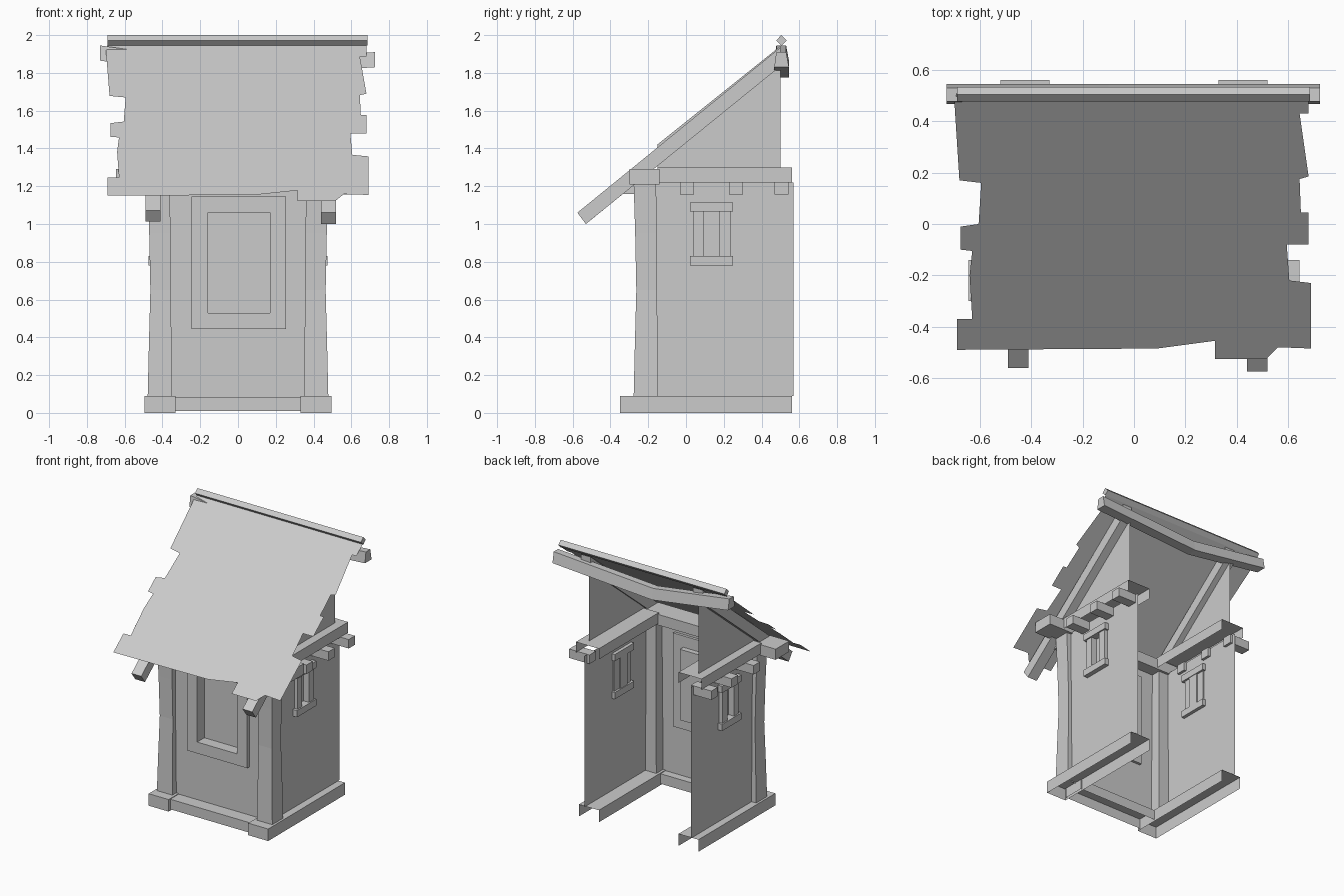
import bpy
import bmesh
from mathutils import Vector

cube = bpy.data.objects.get("Cube")
if cube:
    bpy.data.objects.remove(cube, do_unlink=True)

grey = bpy.data.materials.new("plain_grey")
grey.use_nodes = True
GREY = (0.6, 0.6, 0.6, 1)
grey.diffuse_color = GREY
grey.node_tree.nodes["Principled BSDF"].inputs["Base Color"].default_value = GREY


def add(name, bm, fix=True):
    if fix:
        bmesh.ops.recalc_face_normals(bm, faces=bm.faces)
    mesh = bpy.data.meshes.new(name)
    bm.to_mesh(mesh)
    bm.free()
    mesh.materials.append(grey)
    obj = bpy.data.objects.new(name, mesh)
    bpy.context.collection.objects.link(obj)
    return obj


def box(name, x, y, z, open_dirs=()):
    """Box from three ranges; faces pointing along open_dirs are left out."""
    bm = bmesh.new()
    bmesh.ops.create_cube(bm, size=1)
    x, y, z = sorted(x), sorted(y), sorted(z)
    bm.normal_update()
    gone = [f for f in bm.faces for d in open_dirs if f.normal.dot(Vector(d)) > 0.9]
    bmesh.ops.delete(bm, geom=gone, context='FACES')
    for v in bm.verts:
        v.co = [r[0] if c < 0 else r[1] for c, r in zip(v.co, (x, y, z))]
    return add(name, bm, not open_dirs)


def sheet(name, points):
    bm = bmesh.new()
    bm.faces.new([bm.verts.new(p) for p in points])
    return add(name, bm, False)


def loft(name, rings):
    """Closed solid through rings of equal point count."""
    bm = bmesh.new()
    loops = [[bm.verts.new(p) for p in ring] for ring in rings]
    n = len(loops[0])
    for a, b in zip(loops, loops[1:]):
        for i in range(n):
            j = (i + 1) % n
            bm.faces.new((a[i], a[j], b[j], b[i]))
    bm.faces.new(loops[0])
    bm.faces.new(loops[-1])
    return add(name, bm)


def prism(name, profile, x0, x1):
    return loft(name, [[(x, y, z) for y, z in profile] for x in (x0, x1)])


def rect(u, v):
    return [(u[0], v[0]), (u[1], v[0]), (u[1], v[1]), (u[0], v[1])]


def holed_panel(name, place, outer, hole):
    bm = bmesh.new()
    a = [bm.verts.new(place(u, v, 0)) for u, v in rect(*outer)]
    b = [bm.verts.new(place(u, v, 0)) for u, v in rect(*hole)]
    for i in range(4):
        j = (i + 1) % 4
        bm.faces.new((a[i], a[j], b[j], b[i]))
    return add(name, bm, False)


def placed_box(name, place, u, v, d):
    lo, hi = place(u[0], v[0], d[0]), place(u[1], v[1], d[1])
    return box(name, *zip(lo, hi))


def recess(name, place, hole, depth):
    """Lining and closed back of a window opening."""
    bm = bmesh.new()
    a = [bm.verts.new(place(u, v, 0)) for u, v in rect(*hole)]
    b = [bm.verts.new(place(u, v, -depth)) for u, v in rect(*hole)]
    for i in range(4):
        j = (i + 1) % 4
        bm.faces.new((a[i], a[j], b[j], b[i]))
    bm.faces.new(b)
    return add(name, bm, False)


BACK, DOWN = (0, 1, 0), (0, 0, -1)


def front(u, v, d):
    return (u, -0.23 - d, v)


# front wall with framed recessed window
opening = ((-0.16, 0.17), (0.53, 1.06))
holed_panel("front_wall", front, ((-0.38, 0.38), (0.08, 1.24)), opening)
recess("front_window_recess", front, opening, 0.06)
depth = (-0.02, 0.025)
for side, u in (("right", (-0.245, -0.16)), ("left", (0.17, 0.255))):
    placed_box("front_window_jamb_" + side, front, u, (0.445, 1.145), depth)
for part, v in (("sill", (0.445, 0.53)), ("head", (1.06, 1.145))):
    placed_box("front_window_" + part, front, (-0.16, 0.17), v, depth)

# front base bar and cross beam
box("front_base", (-0.34, 0.34), (-0.33, -0.17), (0.01, 0.085), (DOWN,))
box("front_cross_beam", (-0.645, 0.645), (-0.30, -0.14), (1.21, 1.29))


def roof_z(y):
    return 1.15 + 0.8 * (y + 0.49)


for s, side in ((-1, "right"), (1, "left")):
    def wall(u, v, d, s=s):
        return (s * (0.44 + d), u, v)

    # hollow base and top beams
    box("base_" + side, (s * 0.33, s * 0.495), (-0.35, 0.56), (0, 0.09), (BACK, DOWN))
    box("top_beam_" + side, (s * 0.33, s * 0.52), (-0.15, 0.56), (1.22, 1.30), (BACK, DOWN))

    # waisted corner post
    rings = []
    for z, out, inn in ((0.09, 0, 0), (0.35, 0.006, 0.002), (0.65, 0.014, 0.006),
                        (0.95, 0.008, 0.008), (1.21, 0, 0.01)):
        x0, x1 = s * (0.35 + inn), s * (0.478 - out)
        y0, y1 = -0.277 + out, -0.148 - inn
        rings.append([(x0, y0, z), (x1, y0, z), (x1, y1, z), (x0, y1, z)])
    loft("corner_post_" + side, rings)

    # side wall with slit window
    slit = ((0.095, 0.175), (0.83, 1.065))
    holed_panel("side_wall_" + side, wall, ((-0.16, 0.57), (0.09, 1.22)), slit)
    recess("slit_recess_" + side, wall, slit, 0.02)
    for part, u in (("front", (0.04, 0.095)), ("back", (0.175, 0.235))):
        placed_box(f"slit_jamb_{part}_{side}", wall, u, (0.83, 1.065), (-0.01, 0.025))
    for part, v in (("sill", (0.78, 0.83)), ("lintel", (1.065, 1.115))):
        placed_box(f"slit_{part}_{side}", wall, (0.02, 0.25), v, (-0.025, 0.035))

    # joist ends under the top beam
    for i, y in enumerate((0.005, 0.265, 0.505)):
        box(f"joist_end_{side}_{i}", (s * 0.42, s * 0.59), (y - 0.037, y + 0.037), (1.155, 1.222))
    box("front_bracket_" + side, (s * 0.38, s * 0.45), (-0.33, -0.25), (1.16, 1.215))

    # gable panel
    sheet("gable_" + side, [(s * 0.455, -0.15, 1.30), (s * 0.455, 0.5, 1.30),
                            (s * 0.455, 0.5, roof_z(0.5)), (s * 0.455, -0.15, roof_z(-0.15))])

# rafters
for side, x, shift in (("right", -0.45, 0.015), ("left", 0.48, 0)):
    prism("rafter_" + side, [(-0.575 + shift, 1.06 + shift * 0.8), (-0.53 + shift, 1.0 + shift * 0.8),
                             (0.5, 1.835), (0.5, 1.935)], x - 0.04, x + 0.04)

# ragged roof covering
left_edge = [(0.68, 0.51), (0.68, 0.43), (0.645, 0.43), (0.68, 0.185), (0.645, 0.175),
             (0.65, 0.045), (0.68, 0.045), (0.68, -0.08), (0.595, -0.08), (0.605, -0.22),
             (0.69, -0.23), (0.69, -0.485)]
eave = [(0.56, -0.48), (0.515, -0.525), (0.315, -0.525), (0.315, -0.455), (0.09, -0.485)]
right_edge = [(-0.69, -0.49), (-0.69, -0.37), (-0.63, -0.37), (-0.64, -0.2), (-0.63, -0.105),
              (-0.675, -0.1), (-0.675, -0.01), (-0.605, 0), (-0.595, 0.16), (-0.68, 0.17),
              (-0.70, 0.48), (-0.69, 0.51)]
outline = left_edge + eave + right_edge
sheet("roof_covering", [(x, y, roof_z(y)) for x, y in reversed(outline)])

# sagging ridge beam
loft("ridge_beam", [[(x, 0.467, z), (x, 0.545, z), (x, 0.53, z + 0.08), (x, 0.478, z + 0.08)]
                    for x, z in ((-0.73, 1.865), (-0.1, 1.775), (0.725, 1.83))])

# diamond ridge cap
prism("ridge_cap", [(0.505, 1.944), (0.533, 1.972), (0.505, 2.0), (0.477, 1.972)], -0.69, 0.685)
